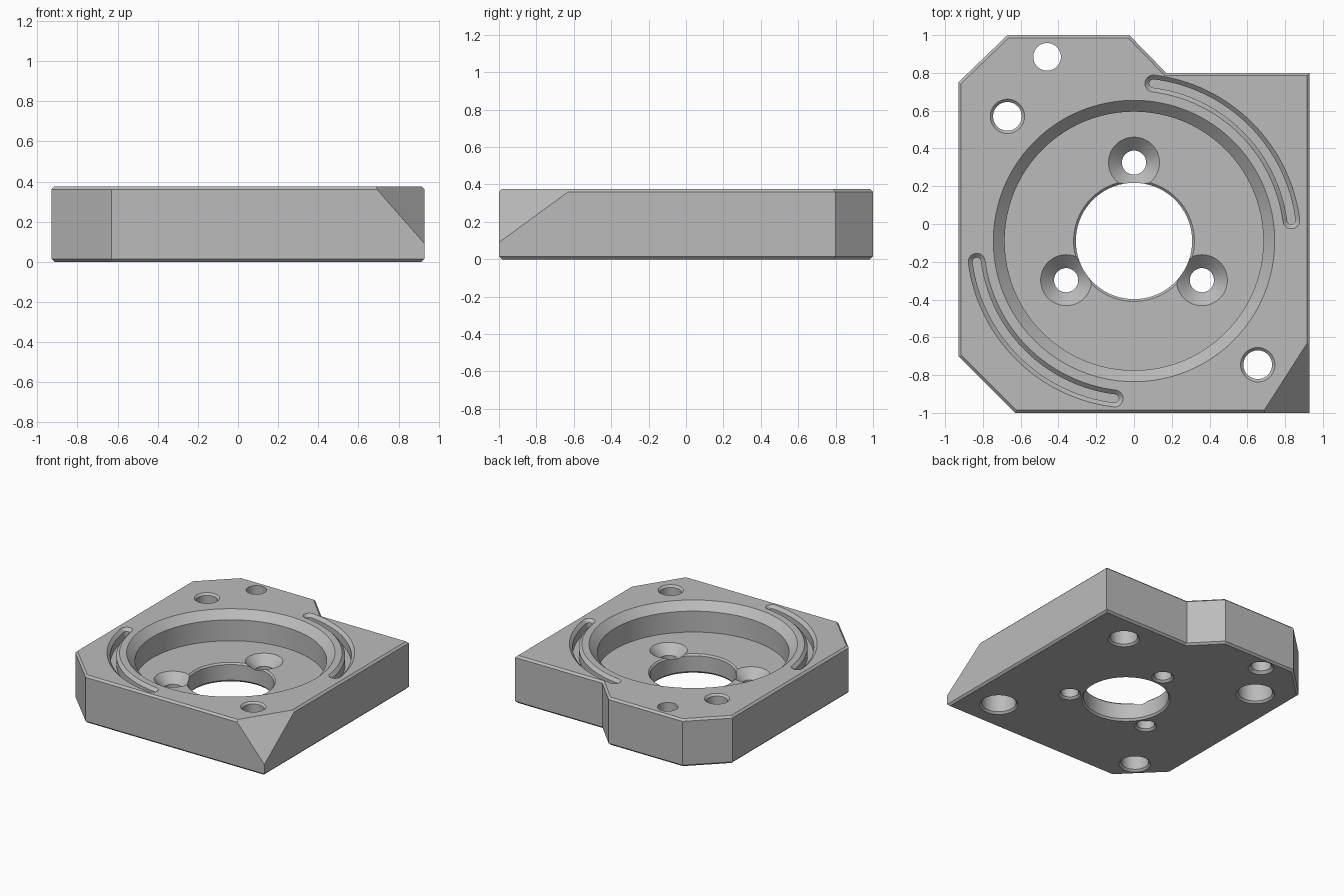
import bpy, bmesh, math
from mathutils import Vector

cube = bpy.data.objects.get("Cube")
if cube:
    bpy.data.objects.remove(cube, do_unlink=True)

H = 0.375            # plate height
CY = -0.09           # y of the round pocket's centre
FLOOR = 0.15         # pocket floor height

steel = bpy.data.materials.new("grey steel")
steel.use_nodes = True
GREY = (0.5, 0.5, 0.5, 1)
steel.diffuse_color = GREY
steel.node_tree.nodes["Principled BSDF"].inputs["Base Color"].default_value = GREY


def add_object(name, bm):
    bmesh.ops.recalc_face_normals(bm, faces=bm.faces)
    mesh = bpy.data.meshes.new(name)
    bm.to_mesh(mesh)
    bm.free()
    obj = bpy.data.objects.new(name, mesh)
    bpy.context.collection.objects.link(obj)
    return obj


def loft(name, rings):
    """Closed solid through a stack of equal-length rings."""
    bm = bmesh.new()
    loops = [[bm.verts.new(p) for p in ring] for ring in rings]
    for a, b in zip(loops, loops[1:]):
        for i in range(len(a)):
            j = (i + 1) % len(a)
            bm.faces.new((a[i], a[j], b[j], b[i]))
    bm.faces.new(loops[0])
    bm.faces.new(loops[-1])
    return add_object(name, bm)


def arc(cx, cy, r, start, end, n):
    step = (end - start) / n
    return [(cx + r * math.cos(start + step * i), cy + r * math.sin(start + step * i))
            for i in range(n + 1)]


def lathe(name, x, y, profile, n=48):
    """Round cutter from (radius, height) pairs."""
    circle = lambda r: arc(x, y, r, 0, math.tau, n)[:-1]
    return loft(name, [[(px, py, z) for px, py in circle(r)] for r, z in profile])


def curved_slot(name, start, end, profile, radius=0.84):
    """Curved slot cutter with round ends from (half width, height) pairs."""
    a, b = math.radians(start), math.radians(end)
    rings = []
    for w, z in profile:
        pts = arc(0, CY, radius + w, a, b, 32)
        pts += arc(radius * math.cos(b), CY + radius * math.sin(b), w, b, b + math.pi, 10)[1:-1]
        pts += arc(0, CY, radius - w, b, a, 32)
        pts += arc(radius * math.cos(a), CY + radius * math.sin(a), w, a + math.pi, a + math.tau, 10)[1:-1]
        rings.append([(x, y, z) for x, y in pts])
    return loft(name, rings)


# Plate outline, extruded, with chamfered top and bottom rims
outline = [(-0.93, 0.75), (-0.67, 1), (-0.025, 1), (0.17, 0.8),
           (0.93, 0.8), (0.93, -1), (-0.63, -1), (-0.93, -0.7)]
plate = loft("base_plate", [[(x, y, z) for x, y in outline] for z in (0, H)])
bm = bmesh.new()
bm.from_mesh(plate.data)
rims = [e for e in bm.edges if abs(e.verts[0].co.z - e.verts[1].co.z) < 0.001]
bmesh.ops.bevel(bm, geom=rims, offset=0.015, segments=1, affect='EDGES')

# Slanted corner cut
p, q, r = Vector((0.68, -1, H)), Vector((0.93, -0.61, H)), Vector((0.93, -1, 0.09))
normal = (q - p).cross(r - p).normalized()
if normal.x < 0:
    normal.negate()
bmesh.ops.bisect_plane(bm, geom=bm.verts[:] + bm.edges[:] + bm.faces[:],
                       plane_co=p, plane_no=normal, clear_outer=True)
bmesh.ops.holes_fill(bm, edges=[e for e in bm.edges if e.is_boundary])
bmesh.ops.recalc_face_normals(bm, faces=bm.faces)
bm.to_mesh(plate.data)
bm.free()

cutters = []

# Round pocket with chamfered mouth
cutters.append(lathe("pocket_cutter", 0, CY,
                     [(0.685, FLOOR), (0.685, H - 0.06), (0.745, H), (0.765, H + 0.02)], 96))

# Central bore, chamfered at both ends
cutters.append(lathe("bore_cutter", 0, CY,
                     [(0.335, -0.02), (0.32, 0), (0.308, 0.015), (0.308, FLOOR - 0.012),
                      (0.32, FLOOR), (0.335, FLOOR + 0.02)], 72))

# Three countersunk screw holes around the bore
for i in range(3):
    t = math.radians(90 + 120 * i)
    cutters.append(lathe("screw_hole_cutter", 0.415 * math.cos(t), CY + 0.415 * math.sin(t),
                         [(0.095, -0.015), (0.08, 0), (0.064, 0.015), (0.064, FLOOR - 0.07),
                          (0.135, FLOOR), (0.155, FLOOR + 0.02)]))

# Two stepped mounting holes, wider from below
for x, y in ((-0.67, 0.57), (0.655, -0.745)):
    cutters.append(lathe("mounting_hole_cutter", x, y,
                         [(0.155, -0.015), (0.14, 0), (0.125, 0.015), (0.125, 0.18),
                          (0.076, 0.18), (0.076, H - 0.015), (0.091, H), (0.106, H + 0.015)]))

# Plain through hole near the back edge
cutters.append(lathe("pin_hole_cutter", -0.46, 0.885,
                     [(0.108, -0.015), (0.093, 0), (0.073, 0.02), (0.073, H + 0.02)]))

# Two blind holes in the underside
for x, y in ((0.575, 0.57), (-0.655, -0.77)):
    cutters.append(lathe("blind_hole_cutter", x, y,
                         [(0.13, -0.015), (0.115, 0), (0.1, 0.015), (0.1, 0.2)]))

# Two curved slots beside the pocket
for start, end in ((7.5, 83), (187.5, 263)):
    cutters.append(curved_slot("slot_cutter", start, end,
                               [(0.022, H - 0.09), (0.022, H - 0.023), (0.045, H), (0.06, H + 0.015)]))

# Cut everything out, then remove the cutters
for cutter in cutters:
    cutter.hide_render = True
    mod = plate.modifiers.new("cut", 'BOOLEAN')
    mod.operation = 'DIFFERENCE'
    mod.solver = 'EXACT'
    mod.object = cutter
bpy.context.view_layer.update()
graph = bpy.context.evaluated_depsgraph_get()
cut_mesh = bpy.data.meshes.new_from_object(plate.evaluated_get(graph))
plate.modifiers.clear()
plate.data = cut_mesh
for cutter in cutters:
    bpy.data.objects.remove(cutter, do_unlink=True)

# Material and shading
cut_mesh.materials.clear()
cut_mesh.materials.append(steel)
bpy.ops.object.select_all(action='DESELECT')
plate.select_set(True)
bpy.context.view_layer.objects.active = plate
bpy.ops.object.shade_smooth_by_angle(angle=math.radians(25))
